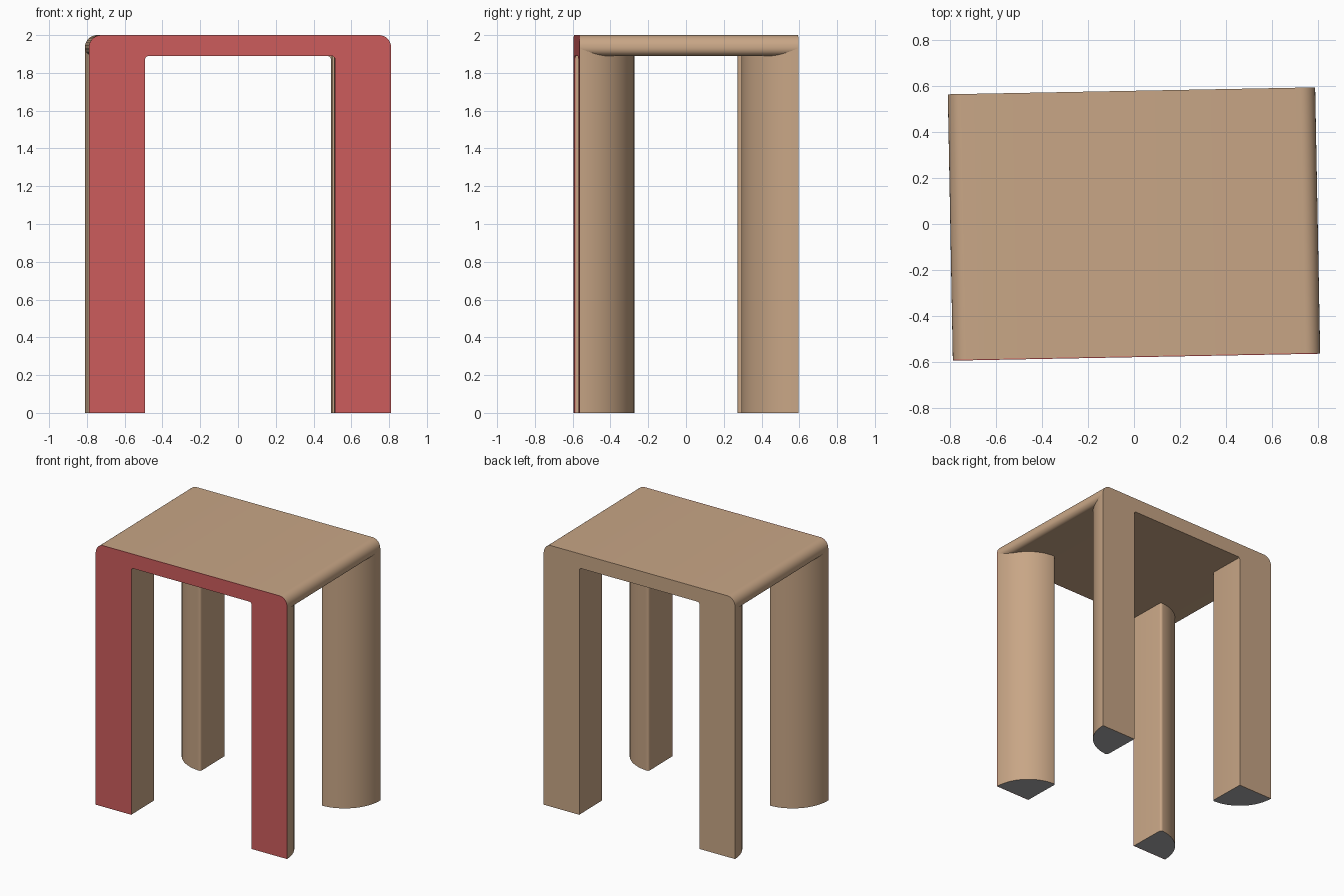
import bpy, bmesh, math
from mathutils import Vector, Matrix

if "Cube" in bpy.data.objects:
    bpy.data.objects.remove(bpy.data.objects["Cube"])

HX, HY, TOP, UNDER = 0.80, 0.58, 2.0, 1.89   # half width, half depth, slab heights
INNER = 0.503                                # inner faces of the legs
LEG_R = 0.297                                # quarter-round leg radius
PLATE = 0.004                                # end panel thickness
TURN = Matrix.Rotation(math.radians(1.08), 4, 'Z')


def material(name, rgb):
    m = bpy.data.materials.new(name)
    m.diffuse_color = (*rgb, 1)
    m.use_nodes = True
    m.node_tree.nodes["Principled BSDF"].inputs["Base Color"].default_value = m.diffuse_color
    return m


WOOD = material("light_wood", (0.578, 0.381, 0.238))
RED = material("red_paint", (0.610, 0.107, 0.107))
GREY = material("grey_foot", (0.40, 0.40, 0.41))


def rounded(corners, steps=8):
    """Polygon from (x, y, radius) corners, each corner filleted."""
    out = []
    n = len(corners)
    for i, (x, y, r) in enumerate(corners):
        p = Vector((x, y))
        if r == 0:
            out.append(p)
            continue
        a = (Vector(corners[i - 1][:2]) - p).normalized()
        b = (Vector(corners[(i + 1) % n][:2]) - p).normalized()
        half = a.angle(b) / 2
        d = r / math.tan(half)
        centre = p + (a + b).normalized() * (r / math.sin(half))
        u, v = p + a * d - centre, p + b * d - centre
        sweep = u.angle(v)
        for k in range(steps + 1):
            t = k / steps
            out.append(centre + (u * math.sin((1 - t) * sweep)
                                 + v * math.sin(t * sweep)) / math.sin(sweep))
    return out


def prism(name, outline, place, lo, hi, mats):
    """Extrude a 2D outline between lo and hi; place maps (a, b, depth) to xyz."""
    bm = bmesh.new()
    rings = [[bm.verts.new(TURN @ Vector(place(p[0], p[1], d))) for p in outline]
             for d in (lo, hi)]
    bm.faces.new(rings[0])
    bm.faces.new(rings[1])
    for i in range(len(outline)):
        j = (i + 1) % len(outline)
        bm.faces.new((rings[0][i], rings[0][j], rings[1][j], rings[1][i]))
    bmesh.ops.recalc_face_normals(bm, faces=bm.faces)
    for f in bm.faces:
        f.smooth = True
        if len(mats) > 1 and f.normal.z < -0.9:   # underside of a leg
            f.material_index = 1
    me = bpy.data.meshes.new(name)
    bm.to_mesh(me)
    bm.free()
    for m in mats:
        me.materials.append(m)
    me.set_sharp_from_angle(angle=math.radians(35))
    ob = bpy.data.objects.new(name, me)
    bpy.context.collection.objects.link(ob)
    return ob


def xz(a, b, d):
    return (a, d, b)


# Seat slab with rounded left and right edges
slab = rounded([(-HX, UNDER, 0.04), (HX, UNDER, 0.04), (HX, TOP, 0.065), (-HX, TOP, 0.065)])
prism("seat", slab, xz, -HY + PLATE, HY - PLATE, [WOOD])

# Arch-shaped end panels: red at the front, wood at the back
arch = rounded([(-HX, 0, 0), (-INNER, 0, 0), (-INNER, UNDER, 0.02), (INNER, UNDER, 0.02),
                (INNER, 0, 0), (HX, 0, 0), (HX, TOP, 0.065), (-HX, TOP, 0.065)])
prism("front_panel", arch, xz, -HY, -HY + PLATE, [RED])
prism("back_panel", arch, xz, HY - PLATE, HY, [WOOD])

# Quarter-round legs, the curve facing outwards and towards the middle depth
STEPS = 20
sector = [(0, PLATE, 0), (LEG_R, PLATE, 0)]
sector += [(LEG_R * math.cos(math.pi / 2 * k / STEPS),
            LEG_R * math.sin(math.pi / 2 * k / STEPS),
            0.015 if k == STEPS else 0) for k in range(1, STEPS + 1)]
leg_outline = rounded(sector, 4)
for sx, side in ((-1, "left"), (1, "right")):
    for sy, end in ((-1, "front"), (1, "back")):
        prism(f"{end}_{side}_leg", leg_outline,
              lambda a, b, d: (sx * (INNER + a), sy * (HY - b), d),
              0.0, 1.93, [WOOD, GREY])
